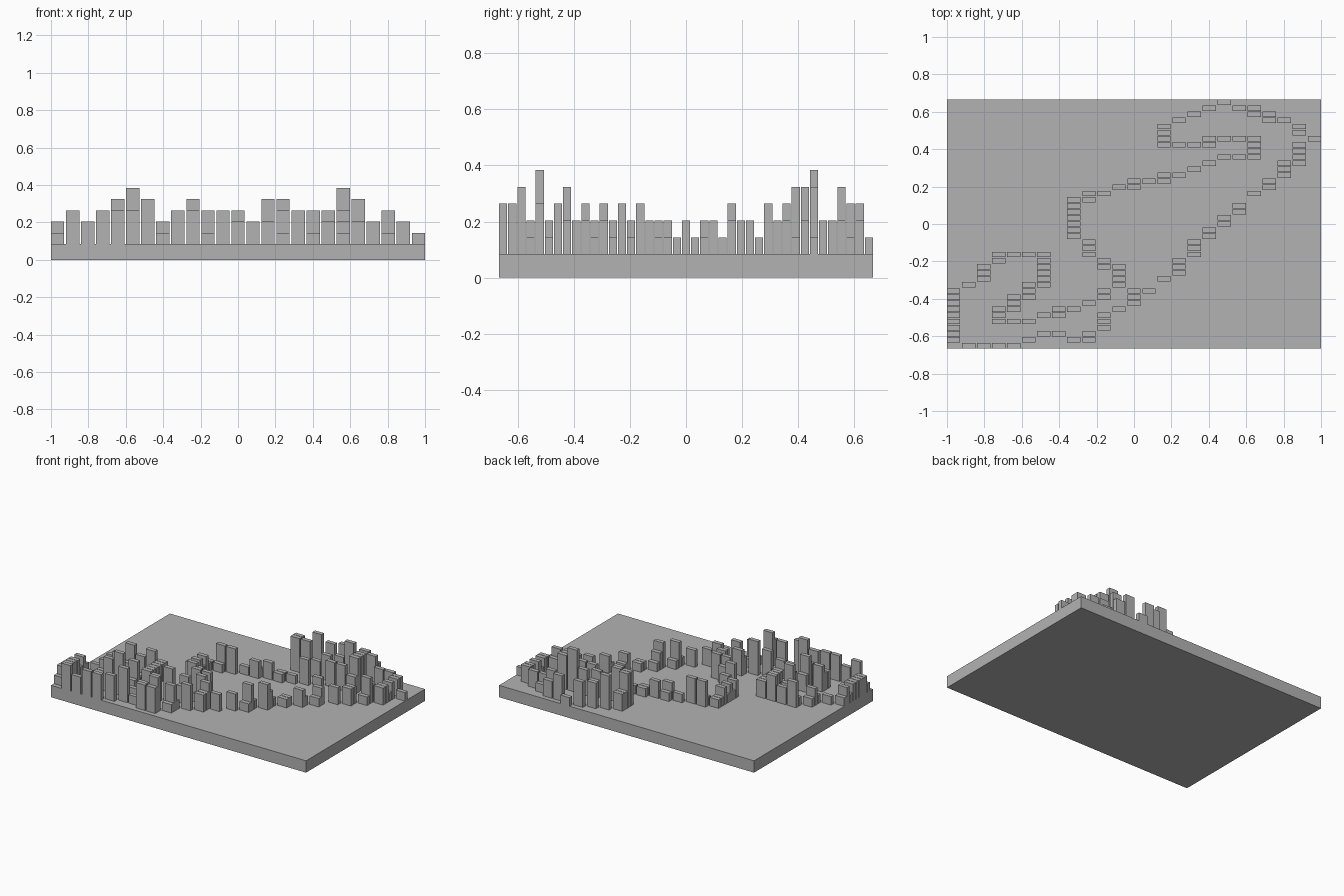
import bpy
import bmesh
from mathutils import Matrix, Vector

cube = bpy.data.objects.get("Cube")
if cube:
    bpy.data.objects.remove(cube, do_unlink=True)

# One plain grey for the whole model
grey = bpy.data.materials.new("plain_grey")
grey.use_nodes = True
colour = (0.45, 0.45, 0.45, 1)
grey.diffuse_color = colour
grey.node_tree.nodes["Principled BSDF"].inputs["Base Color"].default_value = colour

# Overall dimensions
LENGTH, DEPTH, BASE = 2.0, 1.332, 0.084
POST_X, POST_Y, STEP = 0.071, 0.029, 0.06
COLUMNS, ROWS = 25, 41
PITCH_X = (LENGTH - POST_X) / (COLUMNS - 1)
PITCH_Y = (DEPTH - POST_Y) / (ROWS - 1)

# Tallest level allowed in each column and each row of the grid
COLUMN_LIMIT = "2323454234333244333542321"
ROW_LIMIT = "33425234232323232221222213221323445324331"

# The coastline, as stretches that step one column at a time:
# first column, direction, then the rows filled in each column
COASTLINE = [
    (0, 1, [(1, 9), 10, (11, 13), (14, 15), 15, 15, (10, 15)]),
    (5, -1, [(8, 10), (6, 8), (4, 6)]),
    (4, 1, [4, 4, 5, (5, 6), 6, 7, (8, 9), (10, 13)]),
    (10, -1, [(13, 14), (15, 17), (18, 24)]),
    (9, 1, [(24, 25), 25, 26, (26, 27), 27, (27, 28), 28, 29, 30, 31, 31, (31, 34)]),
    (19, -1, [34, 34, (33, 34), 33, 33, (33, 36)]),
    (15, 1, [37, 38, 39, 40, 39, (38, 39), (37, 38), 37, (35, 36), 34]),
    (23, -1, [(30, 33), (28, 30), (26, 27), 25, (22, 23), (20, 21), (18, 19),
              (15, 17), (12, 14), 11, 9, (7, 9), 6, (3, 5), (1, 2), 1, 2, 2, 1,
              0, 0, 0, 0]),
]


def add_box(bm, centre, size):
    """Add one axis-aligned box to the mesh."""
    matrix = Matrix.Translation(Vector(centre)) @ Matrix.Diagonal((*size, 1))
    bmesh.ops.create_cube(bm, size=1, matrix=matrix)


def finish(bm, name):
    """Turn the mesh into a named grey object."""
    mesh = bpy.data.meshes.new(name)
    bm.to_mesh(mesh)
    bm.free()
    mesh.materials.append(grey)
    obj = bpy.data.objects.new(name, mesh)
    bpy.context.collection.objects.link(obj)
    return obj


def post_level(column, row):
    """Height level of a post from its column and row limits."""
    across, along = int(COLUMN_LIMIT[column]), int(ROW_LIMIT[row])
    level = min(across, along)
    if across != along and (column + row) % 2:
        level -= 1
    return max(level, 1)


# Base plate
bm = bmesh.new()
add_box(bm, (0, 0, BASE / 2), (LENGTH, DEPTH, BASE))
finish(bm, "base_plate")

# Posts standing along the coastline
cells = set()
for start, direction, runs in COASTLINE:
    for i, run in enumerate(runs):
        low, high = run if isinstance(run, tuple) else (run, run)
        cells.update((start + direction * i, row) for row in range(low, high + 1))

bm = bmesh.new()
for column, row in sorted(cells):
    height = STEP * post_level(column, row)
    x = (column - (COLUMNS - 1) / 2) * PITCH_X
    y = (row - (ROWS - 1) / 2) * PITCH_Y
    add_box(bm, (x, y, BASE + height / 2), (POST_X, POST_Y, height))
finish(bm, "coastline_posts")
